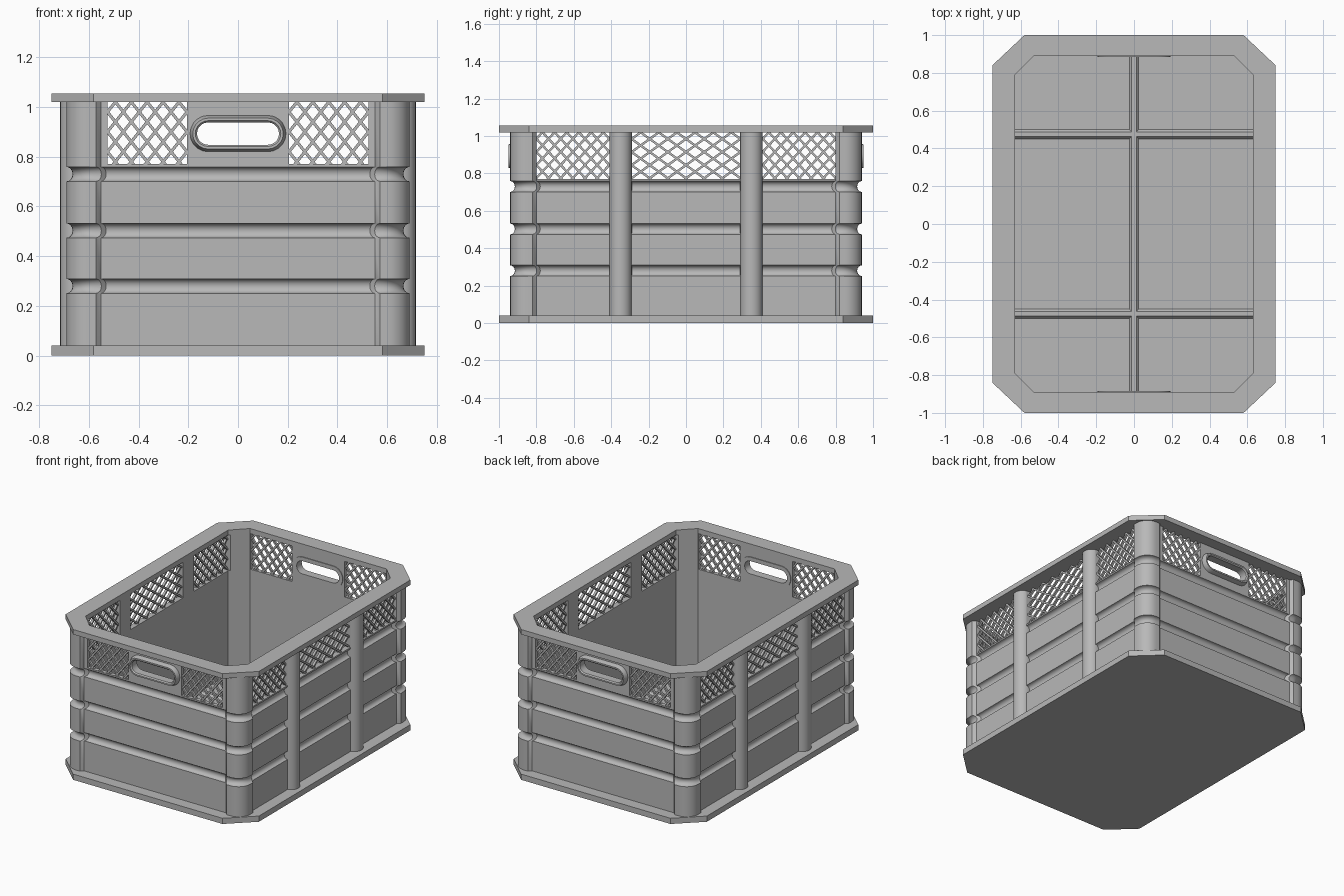
import bpy, bmesh
from math import sin, cos, pi, hypot
from mathutils import Vector

cube = bpy.data.objects.get("Cube")
if cube:
    bpy.data.objects.remove(cube, do_unlink=True)

grey = bpy.data.materials.new("grey_plastic")
grey.use_nodes = True
grey.diffuse_color = (0.48, 0.48, 0.48, 1)
grey.node_tree.nodes["Principled BSDF"].inputs["Base Color"].default_value = (0.48, 0.48, 0.48, 1)

HEIGHT, BASE, RIM = 1.055, 0.04, 1.02
INNER_X, INNER_Y = 0.63, 0.89


def loft(bm, loops, cyclic=False):
    """Skin matching loops; cap the ends unless the loops close on themselves."""
    rows = [[bm.verts.new(p) for p in loop] for loop in loops]
    n = len(rows[0])
    pairs = list(zip(rows, rows[1:]))
    if cyclic:
        pairs.append((rows[-1], rows[0]))
    else:
        bm.faces.new(rows[0])
        bm.faces.new(rows[-1])
    for a, b in pairs:
        for i in range(n):
            j = (i + 1) % n
            bm.faces.new((a[i], a[j], b[j], b[i]))


def finish(bm, name):
    bmesh.ops.recalc_face_normals(bm, faces=bm.faces)
    mesh = bpy.data.meshes.new(name)
    bm.to_mesh(mesh)
    bm.free()
    mesh.materials.append(grey)
    obj = bpy.data.objects.new(name, mesh)
    bpy.context.collection.objects.link(obj)
    return obj


def activate(obj):
    bpy.ops.object.select_all(action='DESELECT')
    obj.select_set(True)
    bpy.context.view_layer.objects.active = obj


def smooth(obj):
    activate(obj)
    bpy.ops.object.shade_smooth_by_angle(angle=pi / 6)


def cut(obj, loops):
    """Subtract a lofted solid from obj."""
    bm = bmesh.new()
    loft(bm, loops)
    cutter = finish(bm, "cutter")
    cutter.hide_render = True
    activate(obj)
    mod = obj.modifiers.new("cut", 'BOOLEAN')
    mod.operation, mod.solver, mod.object = 'DIFFERENCE', 'EXACT', cutter
    bpy.ops.object.modifier_apply(modifier=mod.name)
    bpy.data.objects.remove(cutter, do_unlink=True)


def four_corners(quarter, z):
    """Mirror a +x +y corner path, listed from the end wall to the side wall."""
    back = quarter[::-1]
    pts = quarter + [(x, -y) for x, y in back]
    pts += [(-x, -y) for x, y in quarter] + [(-x, y) for x, y in back]
    return [(x, y, z) for x, y in pts]


def octagon(x, y, dx, dy, z):
    return four_corners([(x - dx, y), (x, y - dy)], z)


def stadium(half_len, radius, y, z=0.893, seg=10):
    straight = half_len - radius
    pts = []
    for side in (0, 1):
        for i in range(seg + 1):
            a = -pi / 2 + pi * side + pi * i / seg
            cx = -straight if side else straight
            pts.append((cx + radius * cos(a), y, z + radius * sin(a)))
    return pts


def outer_flange(z):
    return octagon(0.75, 1.0, 0.17, 0.16, z)


def opening(z):
    return octagon(INNER_X, INNER_Y, 0.1, 0.1, z)


# Base plate with chamfered corners
bm = bmesh.new()
loft(bm, [outer_flange(0), outer_flange(BASE)])
finish(bm, "base_plate")

# Top rim
bm = bmesh.new()
loft(bm, [outer_flange(RIM), outer_flange(HEIGHT), opening(HEIGHT), opening(RIM)], cyclic=True)
finish(bm, "top_rim")

# Walls: rounded corner posts, slightly recessed panels, concave grooves all around
corner = [(0.55, 0.92), (0.57, 0.94)]
corner += [(0.60 + 0.09 * sin(a), 0.85 + 0.09 * cos(a)) for a in (pi / 2 * i / 8 for i in range(9))]
corner += [(0.69, 0.82), (0.67, 0.80)]
levels = [(BASE, 0)]
for zc in (0.28, 0.503, 0.73):
    for i in range(9):
        a = pi * i / 8
        levels.append((zc - 0.029 * cos(a), 0.025 * sin(a)))
levels.append((RIM, 0))
bm = bmesh.new()
loft(bm, [four_corners([(x * (1 - d / 0.69), y * (1 - d / 0.94)) for x, y in corner], z)
          for z, d in levels])
walls = finish(bm, "walls")
cut(walls, [opening(-0.5), opening(1.5)])

# Window openings as (start, end, cell width, cell height)
Z0, Z1 = 0.77, RIM
END_WINDOWS = [(-0.525, -0.205, 0.064, 0.08), (0.205, 0.525, 0.064, 0.08)]
SIDE_WINDOWS = [(-0.80, -0.41, 0.065, 0.07), (-0.29, 0.29, 0.097, 0.07), (0.41, 0.80, 0.065, 0.07)]


def end_point(u, depth, z):
    return (u, depth, z)


def side_point(u, depth, z):
    return (depth, u, z)


for windows, place in ((END_WINDOWS, end_point), (SIDE_WINDOWS, side_point)):
    for u0, u1, _, _ in windows:
        cut(walls, [[place(u, d, z) for u, z in ((u0, Z0), (u1, Z0), (u1, 1.3), (u0, 1.3))]
                    for d in (-1.2, 1.2)])
cut(walls, [stadium(0.175, 0.055, -1.2), stadium(0.175, 0.055, 1.2)])
smooth(walls)


# Diagonal lattice in every window
def lattice(bm, place, window, depth):
    u0, u1, cw, ch = window
    slope = ch / cw
    run = (Z1 - Z0) / slope
    count = int((u1 - u0 + run) / cw) + 1
    for flip in (False, True):
        for k in range(count):
            foot = u0 - run + (k + 0.5) * cw
            a, b = max(u0, foot), min(u1, foot + run)
            if b - a < 0.005:
                continue
            ends = [Vector((u, Z0 + slope * (u - foot))) for u in (a, b)]
            along = (ends[1] - ends[0]).normalized()
            ends = [ends[0] - along * 0.004, ends[1] + along * 0.004]
            perp = Vector((-along.y, along.x)) * 0.006
            mid = depth + (0.003 if flip else -0.003)
            loops = []
            for e in ends:
                ring = []
                for s, t in ((-1, -1), (1, -1), (1, 1), (-1, 1)):
                    p = e + perp * s
                    u = u0 + u1 - p.x if flip else p.x
                    ring.append(place(u, mid + 0.008 * t, p.y))
                loops.append(ring)
            loft(bm, loops)


for name, windows, place, depth in (("end_lattice", END_WINDOWS, end_point, 0.905),
                                    ("side_lattice", SIDE_WINDOWS, side_point, 0.65)):
    bm = bmesh.new()
    for sign in (-1, 1):
        for window in windows:
            lattice(bm, place, window, sign * depth)
    finish(bm, name)

# Raised surrounds of the hand holes
for name, s in (("front_handle", -1), ("back_handle", 1)):
    bm = bmesh.new()
    steps = [(0, 0.885), (0, 0.942), (0.007, 0.95), (0.017, 0.95), (0.028, 0.92), (0.028, 0.885)]
    loft(bm, [stadium(0.165 + g, 0.045 + g, s * y) for g, y in steps], cyclic=True)
    smooth(finish(bm, name))

# Rounded upright ribs on the long sides
for side, s in (("left", 1), ("right", -1)):
    bm = bmesh.new()
    for yc in (-0.35, 0.35):
        prof = [(0.64, yc - 0.06)]
        prof += [(0.655 + 0.06 * sin(a), yc - 0.06 * cos(a)) for a in (pi * i / 14 for i in range(15))]
        prof += [(0.64, yc + 0.06)]
        loft(bm, [[(s * x, y, z) for x, y in prof] for z in (BASE, RIM)])
    smooth(finish(bm, side + "_ribs"))

# Low ridges across the floor
ridge = [(-0.025, BASE), (-0.012, BASE + 0.015), (0.012, BASE + 0.015), (0.025, BASE)]
bm = bmesh.new()
loft(bm, [[(u, y, z) for u, z in ridge] for y in (-INNER_Y, INNER_Y)])
for yc in (-0.475, 0.475):
    loft(bm, [[(x, yc + u, z) for u, z in ridge] for x in (-INNER_X, INNER_X)])
finish(bm, "floor_ridges")
